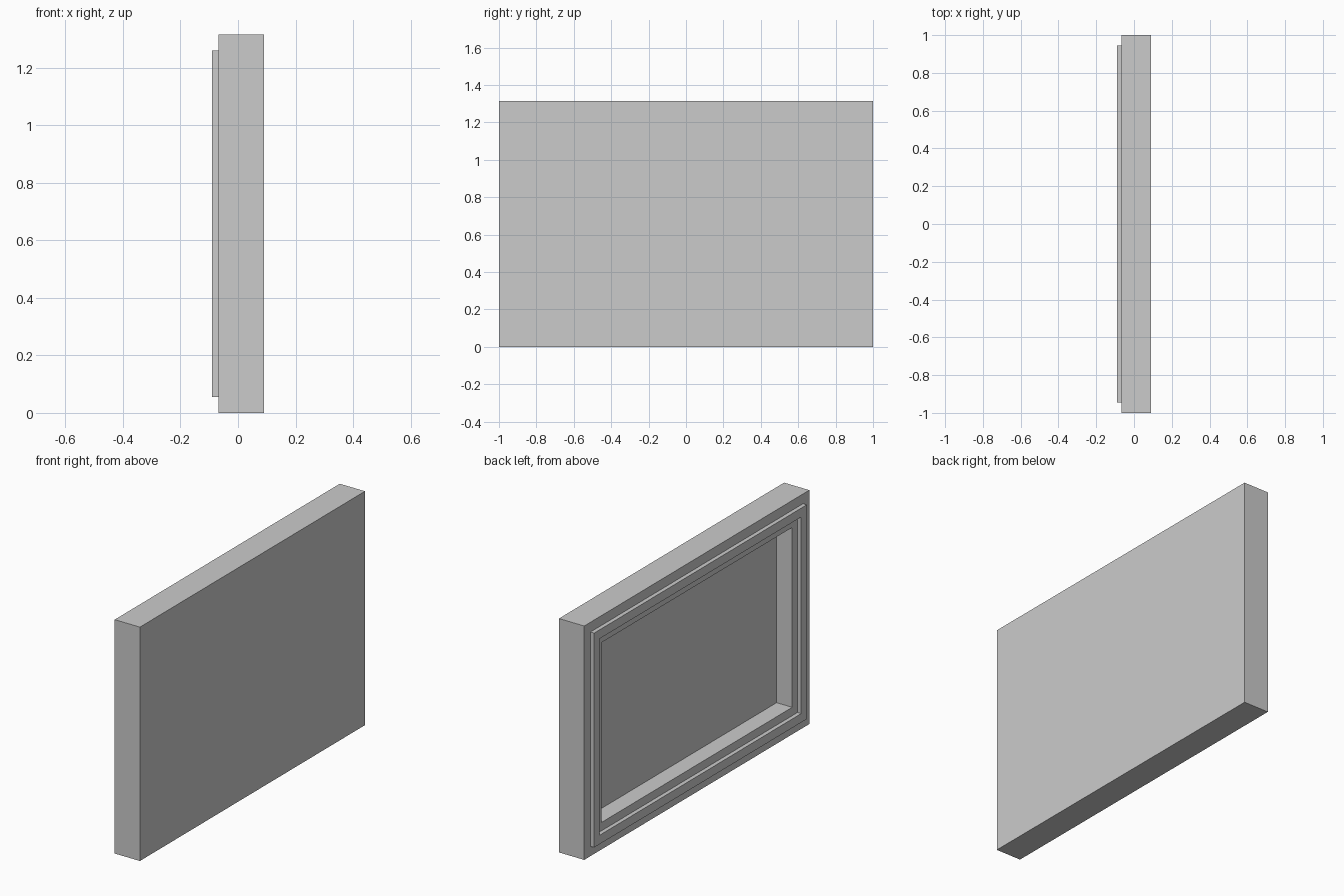
import bpy
import bmesh

cube = bpy.data.objects.get("Cube")
if cube:
    bpy.data.objects.remove(cube, do_unlink=True)

HEIGHT = 1.315
BACK, RIM, LIP, FLOOR = 0.09, -0.067, -0.09, 0.03

grey = bpy.data.materials.new("plain grey")
grey.use_nodes = True
colour = (0.6, 0.6, 0.6, 1)
grey.diffuse_color = colour
grey.node_tree.nodes["Principled BSDF"].inputs["Base Color"].default_value = colour


def loop(bm, x, inset):
    """Rectangle across the panel, inset evenly from its outer edge."""
    y, low, high = 1 - inset, inset, HEIGHT - inset
    return [bm.verts.new((x, a, b)) for a, b in
            ((-y, low), (y, low), (y, high), (-y, high))]


# Panel cross-section, walked from the plain side round to the pocket floor:
# outer wall, rim, raised lip, inner rim, pocket wall
section = [(BACK, 0), (RIM, 0), (RIM, 0.055), (LIP, 0.055),
           (LIP, 0.105), (RIM, 0.105), (RIM, 0.152), (FLOOR, 0.152)]

bm = bmesh.new()
loops = [loop(bm, x, inset) for x, inset in section]
for a, b in zip(loops, loops[1:]):
    for i in range(4):
        j = (i + 1) % 4
        bm.faces.new((a[i], a[j], b[j], b[i]))
bm.faces.new(loops[0])
bm.faces.new(loops[-1])
bmesh.ops.recalc_face_normals(bm, faces=bm.faces)

mesh = bpy.data.meshes.new("recessed_panel")
bm.to_mesh(mesh)
bm.free()
mesh.materials.append(grey)
panel = bpy.data.objects.new("recessed_panel", mesh)
bpy.context.collection.objects.link(panel)
